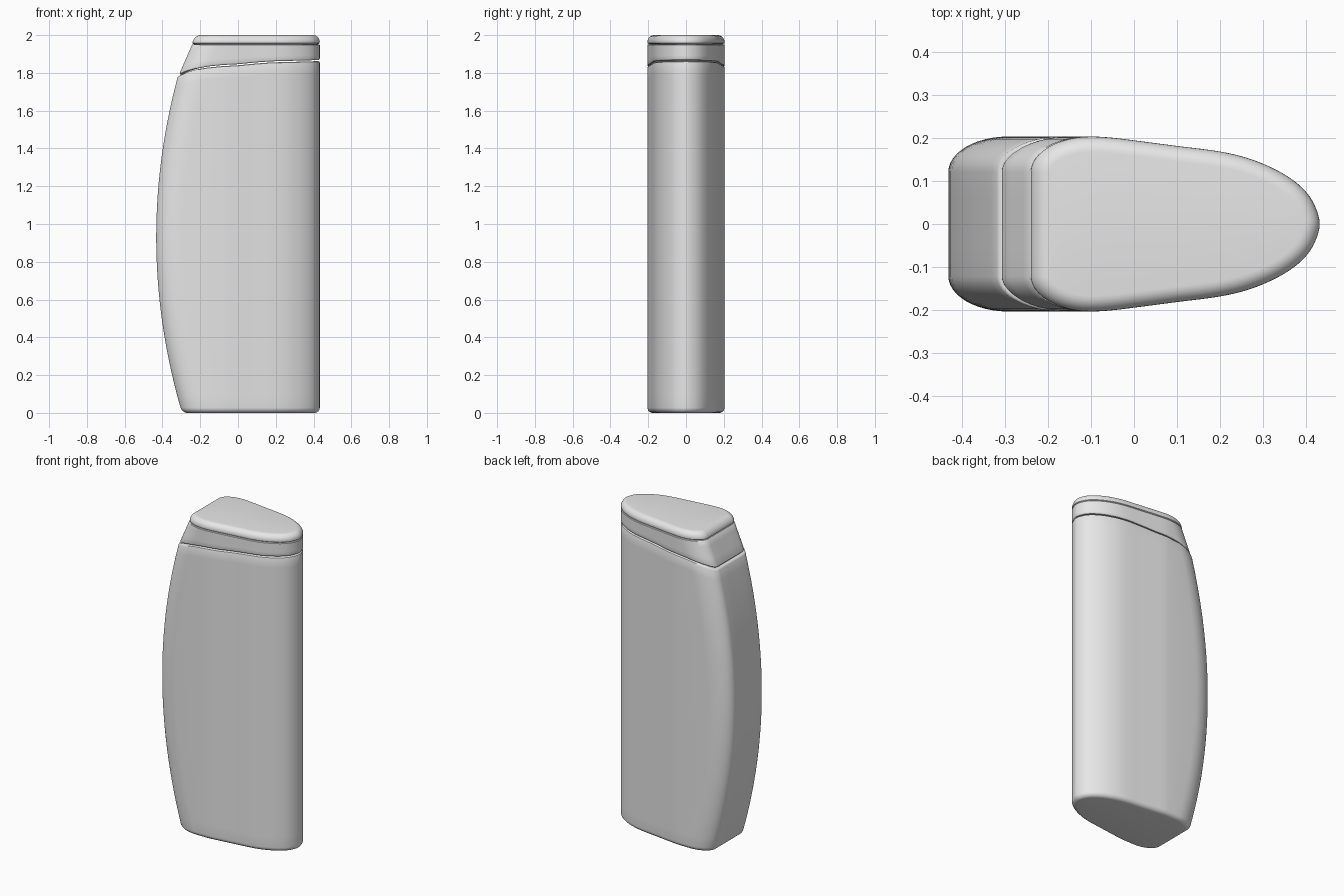
import bpy, bmesh, math
from mathutils import Vector

if "Cube" in bpy.data.objects:
    bpy.data.objects.remove(bpy.data.objects["Cube"])

grey = bpy.data.materials.new("light grey")
grey.diffuse_color = (0.8, 0.8, 0.8, 1)
grey.use_nodes = True
grey.node_tree.nodes["Principled BSDF"].inputs["Base Color"].default_value = grey.diffuse_color

# Rounded nose half of the plan outline (x, y), from the tip backwards
NOSE = [(0.424, -0.037), (0.433, 0), (0.424, 0.037), (0.405, 0.07), (0.375, 0.099),
        (0.33, 0.127), (0.27, 0.152), (0.2, 0.169), (0.1, 0.182), (0.0, 0.195),
        (-0.05, 0.201), (-0.095, 0.204), (-0.16, 0.204)]
# Wavy joint between body and cap: (x, z)
SEAM = [(-0.315, 1.785), (-0.28, 1.803), (-0.23, 1.818), (-0.17, 1.829), (-0.1, 1.835),
        (0.0, 1.84), (0.08, 1.848), (0.17, 1.855), (0.433, 1.862)]


def interp(table, x):
    if x <= table[0][0]:
        return table[0][1]
    for (a, p), (b, q) in zip(table, table[1:]):
        if x <= b:
            return p + (q - p) * (x - a) / (b - a)
    return table[-1][1]


def nose_curve(steps=4):
    pts = [Vector(p) for p in NOSE]
    out = []
    for a, b, c, d in zip(pts, pts[1:], pts[2:], pts[3:]):
        for s in range(steps):
            t = s / steps
            out.append(0.5 * (2 * b + (c - a) * t + (2 * a - 5 * b + 4 * c - d) * t ** 2
                              + (3 * b - a - 3 * c + d) * t ** 3))
    return out


FRONT = nose_curve()


def outline(left):
    """Closed symmetric plan outline whose flat end sits at x = left."""
    half = list(FRONT)
    cx = min(left + 0.14, -0.1)
    for i in range(13):
        a = math.pi / 2 * i / 12
        half.append(Vector((cx - (cx - left) * math.sin(a), 0.121 + 0.083 * math.cos(a))))
    half += [Vector((left, 0.06)), Vector((left, 0))]
    return half + [Vector((p.x, -p.y)) for p in half[-2:0:-1]], len(half)


def loft(name, rows, left_at):
    """Rows are (w, h, inset): each point lies at height w * seam(x) + h."""
    bm = bmesh.new()
    rings = []
    for w, h, inset in rows:
        z0 = w * SEAM[0][1] + h
        pts, m = outline(left_at(z0))
        n = len(pts)
        ring = []
        for i, p in enumerate(pts):
            t = (pts[(i + 1) % n] - pts[i - 1]).normalized()
            z = w * interp(SEAM, p.x) + h
            q = p + Vector((-t.y, t.x)) * inset
            if len(FRONT) <= i <= n - len(FRONT):
                q.x += left_at(z) - left_at(z0)
            ring.append(bm.verts.new((q.x, q.y, z)))
        rings.append(ring)
    for lo, hi in zip(rings, rings[1:]):
        for i in range(n):
            j = (i + 1) % n
            bm.faces.new((lo[i], lo[j], hi[j], hi[i]))
    # close both ends with strips across the width
    for ring in (rings[0], rings[-1]):
        for i in range(m - 1):
            quad = [ring[i], ring[i + 1], ring[(n - i - 1) % n], ring[(n - i) % n]]
            bm.faces.new(list(dict.fromkeys(quad)))
    bmesh.ops.recalc_face_normals(bm, faces=bm.faces)
    me = bpy.data.meshes.new(name)
    bm.to_mesh(me)
    bm.free()
    me.materials.append(grey)
    ob = bpy.data.objects.new(name, me)
    bpy.context.collection.objects.link(ob)
    bpy.ops.object.select_all(action='DESELECT')
    ob.select_set(True)
    bpy.context.view_layer.objects.active = ob
    bpy.ops.object.shade_smooth_by_angle(angle=math.radians(35))


def body_left(z):
    return -0.433 + 0.158 * (z - 0.93) ** 2


def cap_left(z):
    return interp([(1.785, -0.315), (1.95, -0.243), (2.0, -0.232)], z)


# Bottle body: rounded foot, bowed back, wavy top edge
R = 0.028
rows = [(0, R * (1 - math.sin(a)), R * (1 - math.cos(a)))
        for a in (math.pi / 2 * (1 - i / 6) for i in range(7))]
rows += [(t, R * (1 - t), 0) for t in (i / 28 for i in range(1, 28))]
rows += [(1, -0.008, 0), (1, -0.003, 0.002), (1, 0, 0.007), (1, 0, 0.02)]
loft("bottle_body", rows, body_left)

# Cap collar: sloped band following the joint
rows = [(1, 0.006, 0.02), (1, 0.006, 0.006), (1, 0.009, 0.002), (1, 0.014, 0)]
rows += [(1 - t, 1.948 * t + 0.014 * (1 - t), 0) for t in (0.25, 0.5, 0.75, 1)]
rows += [(0, 1.951, 0.003), (0, 1.951, 0.012)]
loft("cap_collar", rows, cap_left)

# Cap lid: rounded top slab
T = 0.036
rows = [(0, 1.951, 0.012), (0, 1.954, 0.005), (0, 1.957, 0.001)]
rows += [(0, 2 - T + T * math.sin(a), T * (1 - math.cos(a)))
         for a in (math.pi / 2 * i / 7 for i in range(8))]
loft("cap_lid", rows, cap_left)
